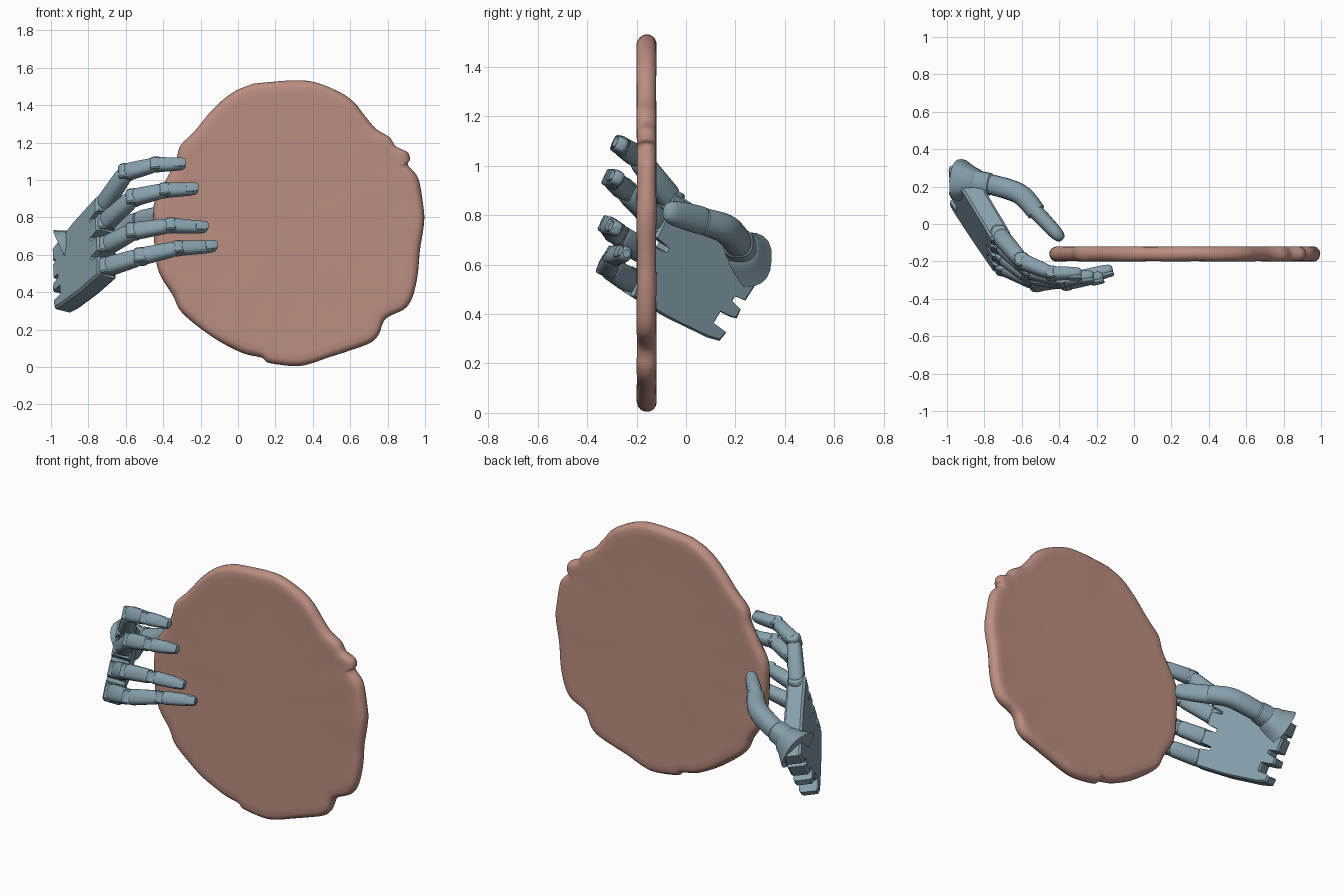
import bpy, bmesh, math
from mathutils import Vector as V, noise

if "Cube" in bpy.data.objects:
    bpy.data.objects.remove(bpy.data.objects["Cube"])

def material(name, rgb):
    m = bpy.data.materials.new(name)
    m.diffuse_color = (*rgb, 1)
    m.use_nodes = True
    m.node_tree.nodes["Principled BSDF"].inputs["Base Color"].default_value = m.diffuse_color
    return m

CLAY = material("clay", (0.50, 0.27, 0.22))
METAL = material("blue_grey", (0.24, 0.35, 0.41))

def finish(bm, name, mat, angle=35):
    bmesh.ops.recalc_face_normals(bm, faces=bm.faces)
    me = bpy.data.meshes.new(name)
    bm.to_mesh(me)
    bm.free()
    ob = bpy.data.objects.new(name, me)
    bpy.context.collection.objects.link(ob)
    me.materials.append(mat)
    bpy.ops.object.select_all(action='DESELECT')
    ob.select_set(True)
    bpy.context.view_layer.objects.active = ob
    bpy.ops.object.shade_smooth_by_angle(angle=math.radians(angle))
    return ob

def skin(bm, rings):
    """Bridge closed rings of points and cap both ends."""
    rs = [[bm.verts.new(p) for p in r] for r in rings]
    n = len(rs[0])
    for a, b in zip(rs, rs[1:]):
        for i in range(n):
            bm.faces.new((a[i], a[(i + 1) % n], b[(i + 1) % n], b[i]))
    bm.faces.new(rs[0])
    bm.faces.new(rs[-1])

def spline(pts, steps, closed=False):
    """Catmull-Rom samples through pts."""
    n, out = len(pts), []
    for i in range(n if closed else n - 1):
        k = [(i + j) % n if closed else min(max(i + j, 0), n - 1) for j in (-1, 0, 1, 2)]
        a, b, c, d = (pts[j] for j in k)
        for s in range(steps):
            t = s / steps
            out.append(0.5 * (2 * b + (c - a) * t + (2 * a - 5 * b + 4 * c - d) * t * t
                              + (3 * b - a - 3 * c + d) * t ** 3))
    return out if closed else out + [pts[-1]]

# Hand-shaped disc: uneven outline, rounded rim, gently wavy faces
OUTLINE = [(.06, 1.51), (.10, 1.52), (.22, 1.525), (.39, 1.53), (.52, 1.48), (.61, 1.42), (.68, 1.34),
           (.74, 1.275), (.81, 1.23), (.845, 1.18), (.905, 1.15), (.92, 1.11), (.91, 1.08), (.965, 1.01),
           (.99, .87), (.995, .77), (.97, .60), (.95, .44), (.90, .32), (.79, .255), (.75, .17), (.69, .12),
           (.54, .07), (.33, .005), (.17, .02), (.125, .05), (.01, .08), (-.15, .17), (-.30, .29),
           (-.35, .39), (-.43, .52), (-.447, .68), (-.447, .87), (-.39, .99), (-.335, 1.09),
           (-.31, 1.18), (-.24, 1.255), (-.14, 1.37), (-.03, 1.465)]
edge = spline([V((x, 0, z)) for x, z in OUTLINE], 6, True)
mid = V((.275, 0, .765))

def disc_ring(inset, y):
    ring = []
    for p in edge:
        d = p - mid
        q = mid + d * (1 - inset / d.length)
        bump = noise.noise(V((q.x * 6, y * 20, q.z * 6)))
        q += d.normalized() * bump * .006 * (inset < .1)
        q.y = -.16 + y * (1 + .06 * bump)
        ring.append(q)
    return ring

prof = [(.5, -.037), (.3, -.037), (.12, -.038), (.07, -.039)]
prof += [(.04 - .04 * math.cos(a), .04 * math.sin(a)) for a in [math.radians(-80 + 20 * i) for i in range(9)]]
prof += [(i, -y) for i, y in prof[3::-1]]
bm = bmesh.new()
skin(bm, [disc_ring(i, y) for i, y in prof])
finish(bm, "clay_disc", CLAY, 50)

# Palm plate: notched outline mapped onto a tilted quad, then thickened
A, B = V((-.945, .325, .62)), V((-.935, .12, .30))      # wrist: thumb side, little-finger side
C, D = V((-.71, -.06, .90)), V((-.69, -.245, .50))      # knuckles
NORMAL = (C - A).cross(B - A).normalized()
HINGE = (D - C).normalized()

def on_palm(s, t):
    return A.lerp(B, t).lerp(C.lerp(D, t), s)

PALM = [(0, 0), (0, .2), (.05, .2), (.05, .27), (0, .27), (0, .49), (.10, .51), (.10, .57), (-.01, .60),
        (-.02, .70), (.03, .72), (.14, .73), (.14, .88), (-.01, .90), (0, 1), (.12, 1.03), (.55, 1.05),
        (.97, 1.03), (1, .80), (.86, .78), (.86, .73), (1, .71), (1, .53), (.86, .51), (.86, .46),
        (1, .44), (1, .26), (.86, .24), (.86, .20), (1, .18), (1.02, 0), (.5, -.03)]
bm = bmesh.new()
pts = [on_palm(s, t) for s, t in PALM]
skin(bm, [[p + NORMAL * h - (p - on_palm(.5, .5)) * k for p in pts]
          for h, k in ((-.058, .05), (-.045, 0), (.04, 0), (.052, .04))])
finish(bm, "palm", METAL, 25)

def section(c, d, side_ref, rx, ry, power=2.6, n=20):
    """Rounded-square ring around direction d."""
    side = (side_ref - d * side_ref.dot(d)).normalized()
    up = side.cross(d)
    f = lambda v: math.copysign(abs(v) ** (2 / power), v)
    return [c + side * rx * f(math.cos(a)) + up * ry * f(math.sin(a))
            for a in [2 * math.pi * i / n for i in range(n)]]

def segment(name, a, b, ra, rb, shape, ref=HINGE, flat=.92):
    """Tapered limb piece; shape lists (position, relative width)."""
    bm = bmesh.new()
    d = (b - a).normalized()
    skin(bm, [section(a.lerp(b, t), d, ref, (ra + (rb - ra) * t) * k, (ra + (rb - ra) * t) * k * flat)
              for t, k in shape])
    return finish(bm, name, METAL)

BONE = [(0, .72), (.04, .9), (.12, 1), (.82, .97), (.92, .9), (.97, .75)]
TIP = [(.02, .75), (.06, .93), (.15, 1), (.72, .95), (.9, .86), (.97, .7), (1, .45)]
BARREL = [(0, .85), (.1, 1), (.9, 1), (1, .85)]

# Four fingers: three phalanges, hinge barrels and a fingernail each
FINGERS = {
    "index": [(-.72, -.06, .86), (-.60, -.20, 1.04), (-.44, -.265, 1.082), (-.28, -.262, 1.085)],
    "middle": [(-.71, -.11, .77), (-.56, -.25, .905), (-.39, -.30, .945), (-.215, -.275, .952)],
    "ring": [(-.70, -.17, .65), (-.56, -.28, .725), (-.36, -.315, .757), (-.165, -.28, .745)],
    "little": [(-.70, -.225, .535), (-.52, -.315, .59), (-.32, -.295, .635), (-.115, -.24, .645)]}
RADII = [.052, .047, .040, .034]
for finger, path in FINGERS.items():
    p = [V(q) for q in path]
    for i, bone in enumerate(("lower", "middle", "tip")):
        segment(f"{finger}_finger_{bone}", p[i], p[i + 1], RADII[i], RADII[i + 1], TIP if i == 2 else BONE)
        w, r = HINGE * RADII[i] * .85, RADII[i] * .86
        segment(f"{finger}_hinge_{bone}", p[i] - w, p[i] + w, r, r, BARREL, V((1, 0, 0)), 1)
    d = (p[3] - p[2]).normalized()
    dorsal = HINGE.cross(d).normalized()
    nail = p[3] - d * .036 + dorsal * .027
    segment(f"{finger}_nail", nail - d * .03, nail + d * .036, .027, .023,
            [(0, .85), (.1, 1), (.85, 1), (1, .8)], HINGE, .4)

# Thumb: mount on the palm, collar, and two curved pieces
T = [V(q) for q in ((-.93, .235, .62), (-.86, .225, .66), (-.76, .21, .69), (-.61, .16, .745),
                    (-.50, .04, .785), (-.385, -.082, .818))]
segment("thumb_mount", T[0], T[1] + V((.03, 0, .01)), .125, .07, [(0, 1), (.6, .95), (.9, 1), (1, .9)], V((0, 0, 1)), .9)
segment("thumb_collar", T[1], T[2], .066, .06, BARREL, V((0, 0, 1)), 1)

def thumb_piece(name, keys, radii, flat):
    bm = bmesh.new()
    path = spline(keys, 6)
    rad = [r.x for r in spline([V((r, 0, 0)) for r in radii], 6)]
    n = len(path)
    rings = []
    for i, (c, r) in enumerate(zip(path, rad)):
        d = (path[min(i + 1, n - 1)] - path[max(i - 1, 0)]).normalized()
        rings.append(section(c, d, V((0, 0, 1)), r, r * flat, 2.3))
    skin(bm, rings)
    finish(bm, name, METAL, 45)

thumb_piece("thumb_lower", [T[2] - V((.04, 0, .01)), T[2], T[3], T[4].lerp(T[3], .2)],
            [.05, .057, .058, .054], .95)
thumb_piece("thumb_tip", [T[4].lerp(T[3], .35), T[4], T[5].lerp(T[4], .3), T[5].lerp(T[4], .06), T[5]],
            [.054, .057, .05, .036, .018], .72)
